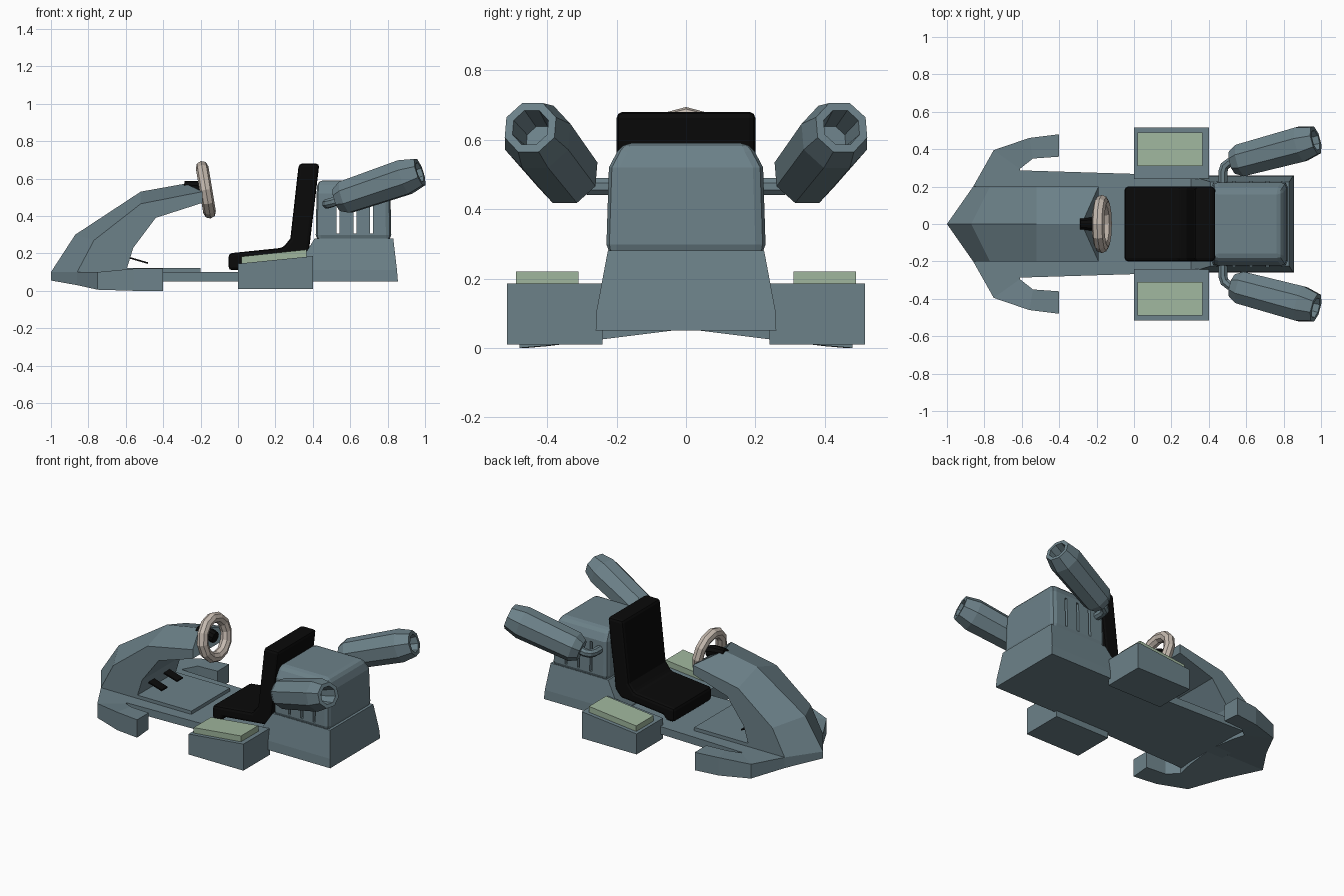
import bpy, bmesh, math
from mathutils import Vector

if "Cube" in bpy.data.objects:
    bpy.data.objects.remove(bpy.data.objects["Cube"])


def material(name, rgb):
    m = bpy.data.materials.new(name)
    m.diffuse_color = (*rgb, 1)
    m.use_nodes = True
    m.node_tree.nodes["Principled BSDF"].inputs["Base Color"].default_value = m.diffuse_color
    return m


SLATE = material("slate_blue", (0.15, 0.22, 0.25))
BLACK = material("black", (0.003, 0.003, 0.003))
GREEN = material("pale_green", (0.35, 0.47, 0.34))
BEIGE = material("beige", (0.56, 0.49, 0.43))


def loft(name, rings, mat, bevel=0, segments=1):
    """Skin rings with equal point counts and cap both ends."""
    bm = bmesh.new()
    vs = [[bm.verts.new(p) for p in r] for r in rings]
    n = len(rings[0])
    for a, b in zip(vs, vs[1:]):
        for i in range(n):
            j = (i + 1) % n
            bm.faces.new((a[i], a[j], b[j], b[i]))
    bm.faces.new(vs[0])
    bm.faces.new(vs[-1])
    bmesh.ops.recalc_face_normals(bm, faces=bm.faces)
    me = bpy.data.meshes.new(name)
    bm.to_mesh(me)
    bm.free()
    me.materials.append(mat)
    ob = bpy.data.objects.new(name, me)
    bpy.context.collection.objects.link(ob)
    if bevel:
        m = ob.modifiers.new("bevel", 'BEVEL')
        m.width, m.segments = bevel, segments
        m.limit_method, m.angle_limit = 'ANGLE', math.radians(35)
    return ob


def prism(name, xz, y0, y1, mat, **kw):
    """Side profile extruded along y."""
    return loft(name, [[(x, y, z) for x, z in xz] for y in (y0, y1)], mat, **kw)


def box_rings(rows):
    """Rectangles from rows of (z, x0, x1, half width)."""
    return [[(a, -w, z), (b, -w, z), (b, w, z), (a, w, z)] for z, a, b, w in rows]


def circle(c, direction, r, n=8, phase=0.5):
    d = Vector(direction).normalized()
    u = d.cross(Vector((0, 0, 1))).normalized()
    v = d.cross(u)
    return [Vector(c) + r * (math.cos(t) * u + math.sin(t) * v)
            for t in ((i + phase) * 2 * math.pi / n for i in range(n))]


# floor and raised foot panel
loft("floor", [[(-0.72, -0.29, z), (0.0, -0.268, z), (0.5, -0.25, z),
                (0.5, 0.25, z), (0.0, 0.268, z), (-0.72, 0.29, z)]
               for z in (0.05, 0.10)], SLATE)
loft("foot_panel", box_rings([(0.09, -0.62, -0.2, 0.2), (0.122, -0.62, -0.2, 0.2)]), SLATE)

# front bumper with swept-back fenders: outer and inner edge per station
stations = [((-1, 0), (-0.60, 0)), ((-0.86, 0.2), (-0.60, 0.2)),
            ((-0.75, 0.395), (-0.61, 0.295)), ((-0.56, 0.46), (-0.54, 0.35)),
            ((-0.40, 0.48), (-0.40, 0.36))]


def bumper_ring(outer, inner, s):
    low = lambda p: max(0, 0.055 - 0.125 * p[1])
    top = 0.10 if outer[0] < -0.7 else 0.118
    return [(outer[0], s * outer[1], top), (outer[0], s * outer[1], low(outer)),
            (inner[0], s * inner[1], low(inner)), (inner[0], s * inner[1], top)]


loft("front_bumper", [bumper_ring(o, i, -1) for o, i in reversed(stations[1:])]
     + [bumper_ring(o, i, 1) for o, i in stations], SLATE)

# nose cowl: ridge, side edge and underside edge per station (x, z)
cowl = [((-1, 0.10), (-0.86, 0.10), (-0.60, 0.10)),
        ((-0.87, 0.30), (-0.77, 0.27), (-0.56, 0.23)),
        ((-0.52, 0.53), (-0.52, 0.465), (-0.44, 0.39)),
        ((-0.28, 0.573), (-0.19, 0.53), (-0.19, 0.47))]
loft("nose_cowl", [[(c[0], 0, c[1]), (s[0], -0.2, s[1]), (l[0], -0.2, l[1]),
                    (l[0], 0.2, l[1]), (s[0], 0.2, s[1])] for c, s, l in cowl], SLATE)

# seat
prism("seat", [(-0.05, 0.11), (-0.05, 0.20), (0.24, 0.23), (0.28, 0.28), (0.325, 0.68),
               (0.435, 0.68), (0.38, 0.22), (0.34, 0.17), (0.03, 0.14), (0.01, 0.11)],
      -0.2, 0.2, BLACK, bevel=0.02, segments=2)

# steering wheel and hub
bpy.ops.mesh.primitive_torus_add(major_segments=12, minor_segments=8, major_radius=0.122,
                                 minor_radius=0.034, location=(-0.172, 0, 0.54),
                                 rotation=(0, math.radians(80.5), 0))
wheel = bpy.context.object
wheel.name = "steering_wheel"
wheel.data.materials.append(BEIGE)
axis = (1, 0, -0.16)
loft("steering_hub", [circle((x, 0, z), axis, r, 10) for x, z, r in
                      ((-0.29, 0.558, 0.03), (-0.20, 0.548, 0.04), (-0.165, 0.54, 0.035))], BLACK)

# engine base and cover
loft("engine_base", box_rings([(0.05, 0.30, 0.855, 0.26), (0.11, 0.305, 0.85, 0.257),
                               (0.28, 0.41, 0.83, 0.225)]), SLATE)
cover = loft("engine_cover", box_rings([(0.27, 0.415, 0.82, 0.23), (0.52, 0.42, 0.815, 0.222),
                                        (0.59, 0.425, 0.79, 0.185)]), SLATE,
             bevel=0.028, segments=2)

# vent slots cut right through the cover
for x in (0.535, 0.625, 0.715):
    cutter = loft("slot_cutter", box_rings([(0.305, x - 0.008, x + 0.008, 0.4),
                                            (0.50, x - 0.008, x + 0.008, 0.4)]), SLATE)
    cutter.hide_render = True
    m = cover.modifiers.new("slot", 'BOOLEAN')
    m.operation, m.object, m.solver = 'DIFFERENCE', cutter, 'EXACT'
dg = bpy.context.evaluated_depsgraph_get()
cut_mesh = bpy.data.meshes.new_from_object(cover.evaluated_get(dg))
cover.modifiers.clear()
cover.data = cut_mesh
for ob in [o for o in bpy.data.objects if o.name.startswith("slot_cutter")]:
    bpy.data.objects.remove(ob)

for s, side in ((-1, "left"), (1, "right")):
    # side pod with sloping top and green pad
    prism(side + "_side_pod", [(0, 0.01), (0.4, 0.01), (0.4, 0.185), (0, 0.145)],
          s * 0.24, s * 0.515, SLATE)
    prism(side + "_pod_pad", [(0.02, 0.14), (0.365, 0.175), (0.365, 0.22), (0.02, 0.183)],
          s * 0.31, s * 0.49, GREEN)

    # pedal
    prism(side + "_pedal", [(-0.58, 0.172), (-0.48, 0.143), (-0.48, 0.152), (-0.58, 0.181)],
          s * 0.05, s * 0.11, BLACK)

    # exhaust can with hollow end
    a, b = Vector((0.53, s * 0.33, 0.485)), Vector((0.972, s * 0.448, 0.635))
    loft(side + "_exhaust", [circle(a.lerp(b, t), b - a, r) for t, r in
                             ((0, 0.066), (0.1, 0.094), (0.82, 0.102), (1, 0.08),
                              (1, 0.056), (0.75, 0.045))], SLATE)

    # bent pipe from cover to exhaust
    path = [Vector((x, s * y, z)) for x, y, z in
            ((0.475, 0.20, 0.465), (0.475, 0.28, 0.465), (0.485, 0.31, 0.467),
             (0.51, 0.328, 0.475), (0.56, 0.338, 0.495))]
    loft(side + "_exhaust_pipe",
         [circle(p, path[min(i + 1, 4)] - path[max(i - 1, 0)], 0.026)
          for i, p in enumerate(path)], SLATE)
